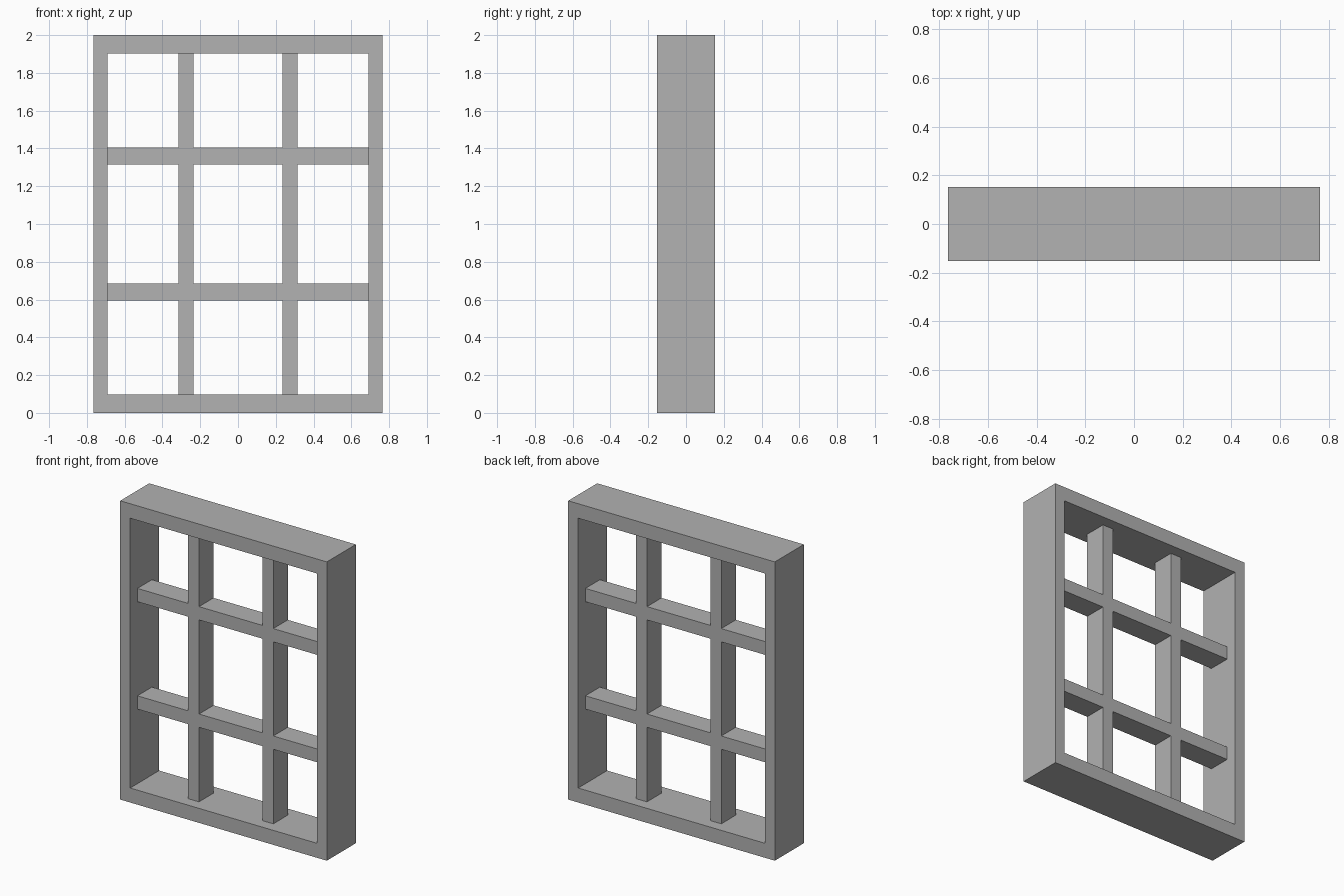
import bpy
import bmesh

if "Cube" in bpy.data.objects:
    bpy.data.objects.remove(bpy.data.objects["Cube"], do_unlink=True)

grey = bpy.data.materials.new("plain_grey")
grey.use_nodes = True
colour = (0.445, 0.445, 0.445, 1)
grey.diffuse_color = colour
grey.node_tree.nodes["Principled BSDF"].inputs["Base Color"].default_value = colour


def cut_panel(name, xs, zs, is_solid, depth):
    """Extrude the solid cells of an x-z grid into one panel centred on y = 0."""
    bm = bmesh.new()
    for i in range(len(xs) - 1):
        for k in range(len(zs) - 1):
            if is_solid(i, k):
                corners = ((i, k), (i + 1, k), (i + 1, k + 1), (i, k + 1))
                bm.faces.new([bm.verts.new((xs[a], -depth / 2, zs[b])) for a, b in corners])
    bmesh.ops.remove_doubles(bm, verts=bm.verts[:], dist=0.0001)
    grown = bmesh.ops.extrude_face_region(bm, geom=bm.faces[:], use_keep_orig=True)
    verts = [g for g in grown["geom"] if isinstance(g, bmesh.types.BMVert)]
    bmesh.ops.translate(bm, verts=verts, vec=(0, depth, 0))
    bmesh.ops.recalc_face_normals(bm, faces=bm.faces[:])
    mesh = bpy.data.meshes.new(name)
    bm.to_mesh(mesh)
    bm.free()
    mesh.materials.append(grey)
    obj = bpy.data.objects.new(name, mesh)
    bpy.context.collection.objects.link(obj)
    return obj


# Deep outer frame: every cell but the opening
cut_panel("window_frame", (-0.765, -0.691, 0.691, 0.765), (0, 0.097, 1.903, 2),
          lambda i, k: (i, k) != (1, 1), 0.306)

# Thinner crossing bars: odd columns and rows are bars, the rest are panes
cut_panel("glazing_bars", (-0.691, -0.315, -0.235, 0.235, 0.315, 0.691),
          (0.097, 0.596, 0.685, 1.315, 1.404, 1.903),
          lambda i, k: i % 2 == 1 or k % 2 == 1, 0.153)
